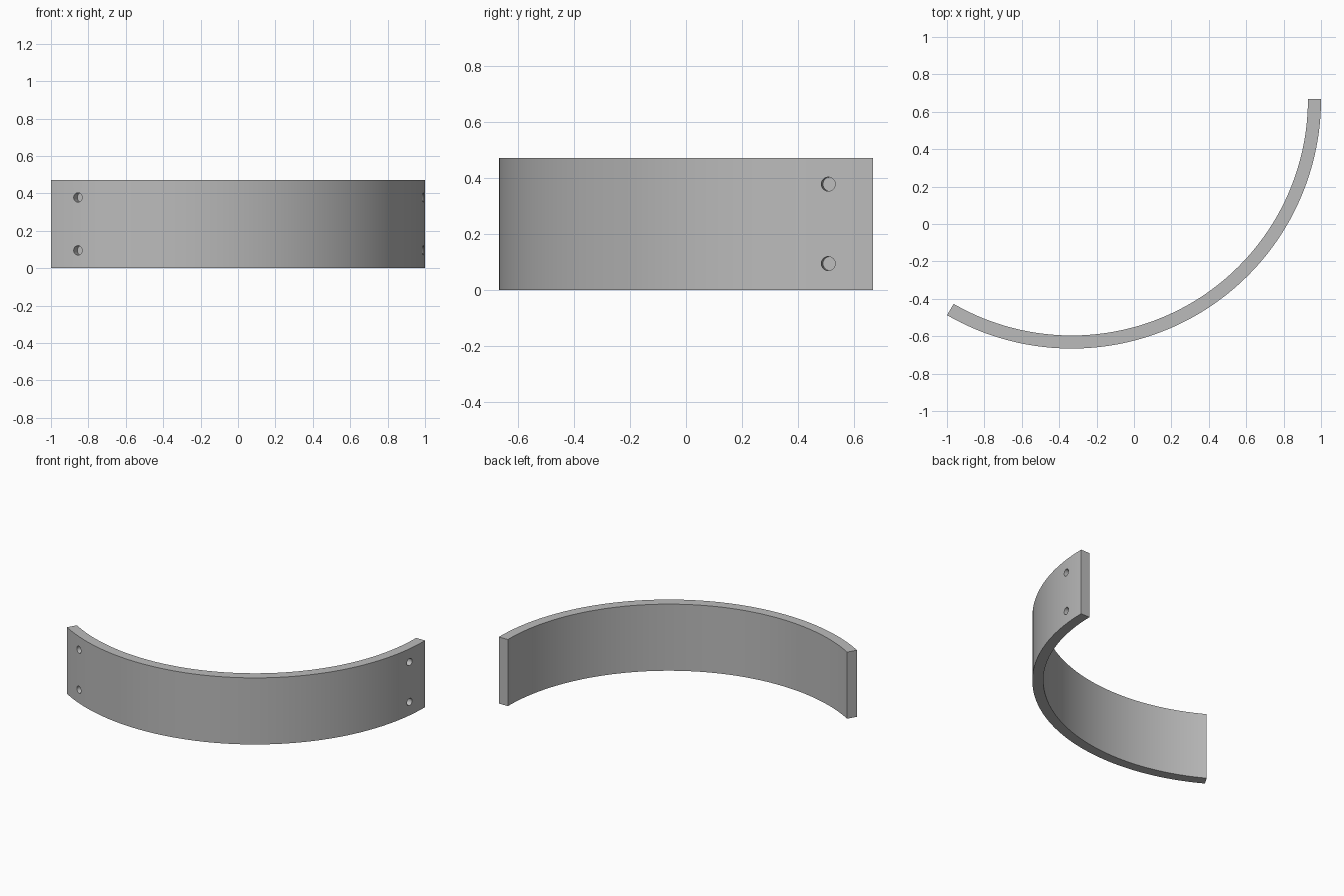
import bpy, bmesh
from math import cos, sin, pi, radians
from mathutils import Vector

if "Cube" in bpy.data.objects:
    bpy.data.objects.remove(bpy.data.objects["Cube"], do_unlink=True)

R_OUT, R_IN, HEIGHT = 1.333, 1.263, 0.472
CENTRE = Vector((-0.333, 0.667, 0))
SWEEP, STEPS = radians(120), 96
HOLE_R, HOLE_DEPTH = 0.025, 0.05

grey = bpy.data.materials.new("satin_grey")
grey.use_nodes = True
colour = (0.5, 0.5, 0.5, 1)
grey.diffuse_color = colour
grey.node_tree.nodes["Principled BSDF"].inputs["Base Color"].default_value = colour


def polar(radius, angle, z=0):
    return CENTRE + Vector((radius * cos(angle), radius * sin(angle), z))


# Curved band: rectangular section swept along the arc
bm = bmesh.new()
rings = []
for i in range(STEPS + 1):
    a = -SWEEP + SWEEP * i / STEPS
    rings.append([bm.verts.new(polar(r, a, z)) for r, z in
                  ((R_IN, 0), (R_OUT, 0), (R_OUT, HEIGHT), (R_IN, HEIGHT))])
for a, b in zip(rings, rings[1:]):
    for k in range(4):
        n = (k + 1) % 4
        bm.faces.new((a[k], a[n], b[n], b[k]))
bm.faces.new(rings[0])
bm.faces.new(rings[-1])
bmesh.ops.recalc_face_normals(bm, faces=bm.faces)
mesh = bpy.data.meshes.new("curved_band")
bm.to_mesh(mesh)
bm.free()
mesh.materials.append(grey)
band = bpy.data.objects.new("curved_band", mesh)
bpy.context.collection.objects.link(band)

# Blind screw holes: two near each end, drilled radially from the outside
cutters = []
for angle in (radians(-6.9), radians(-113.1)):
    for z in (0.095, 0.378):
        length = HOLE_DEPTH * 2
        bpy.ops.mesh.primitive_cylinder_add(
            vertices=32, radius=HOLE_R, depth=length,
            location=polar(R_OUT, angle, z), rotation=(0, pi / 2, angle))
        cutter = bpy.context.object
        cutter.name = "hole_cutter"
        cutter.hide_render = True
        cutter.data.materials.append(grey)
        cutters.append(cutter)

bpy.ops.object.select_all(action="DESELECT")
band.select_set(True)
bpy.context.view_layer.objects.active = band
for cutter in cutters:
    mod = band.modifiers.new("screw_hole", "BOOLEAN")
    mod.operation = "DIFFERENCE"
    mod.solver = "EXACT"
    mod.object = cutter
    bpy.ops.object.modifier_apply(modifier=mod.name)
for cutter in cutters:
    bpy.data.objects.remove(cutter, do_unlink=True)

bpy.ops.object.shade_smooth_by_angle(angle=radians(30))
